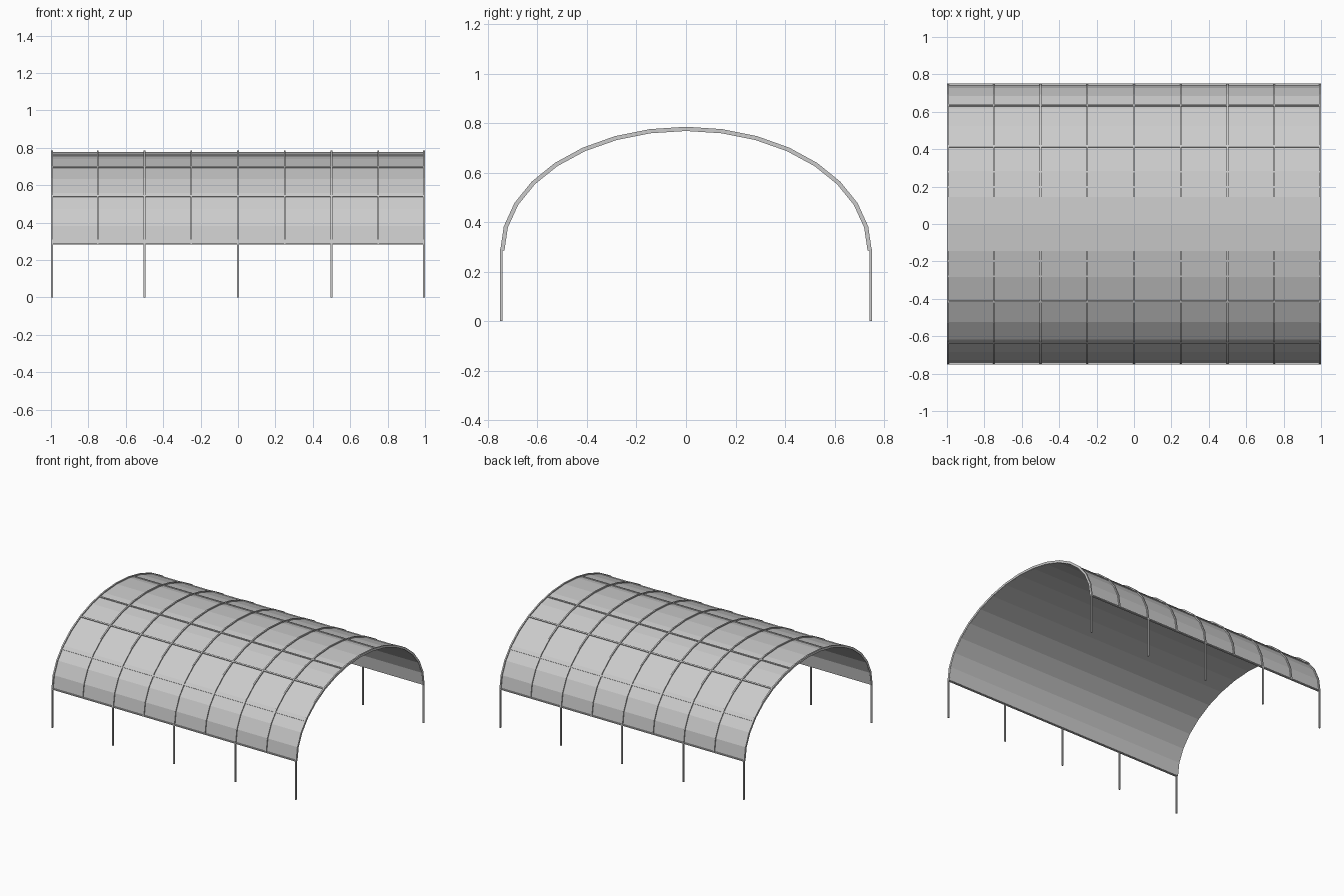
import bpy, bmesh
from math import sin, cos, pi, atan2
from mathutils import Matrix, Vector

if "Cube" in bpy.data.objects:
    bpy.data.objects.remove(bpy.data.objects["Cube"])

SEGMENTS = 16
HALF_WIDTH, RISE, SPRING = 0.75, 0.5, 0.285

grey = bpy.data.materials.new("light_grey")
grey.use_nodes = True
grey.diffuse_color = (0.6, 0.6, 0.6, 1)
grey.node_tree.nodes["Principled BSDF"].inputs["Base Color"].default_value = (0.6, 0.6, 0.6, 1)


def finish(name, bm):
    bmesh.ops.recalc_face_normals(bm, faces=bm.faces)
    mesh = bpy.data.meshes.new(name)
    bm.to_mesh(mesh)
    bm.free()
    mesh.materials.append(grey)
    obj = bpy.data.objects.new(name, mesh)
    bpy.context.collection.objects.link(obj)
    return obj


def arc_points(depth):
    """Elliptical arch in the YZ plane, moved inwards by depth."""
    a, b = HALF_WIDTH - depth, RISE - depth
    return [Vector((0, -a * cos(pi * i / SEGMENTS), SPRING + b * sin(pi * i / SEGMENTS)))
            for i in range(SEGMENTS + 1)]


def arch(name, x0, x1, outer, inner):
    """Arched band between two depths, running from x0 to x1."""
    bm = bmesh.new()
    rings = []
    for x in (x0, x1):
        for depth in (outer, inner):
            rings.append([bm.verts.new(p + Vector((x, 0, 0))) for p in arc_points(depth)])
    o0, i0, o1, i1 = rings
    for k in range(SEGMENTS):
        for r, s in ((o0, o1), (o1, i1), (i1, i0), (i0, o0)):
            bm.faces.new((r[k], r[k + 1], s[k + 1], s[k]))
    for k in (0, SEGMENTS):
        bm.faces.new((o0[k], o1[k], i1[k], i0[k]))
    return finish(name, bm)


def box(name, centre, size, tilt=0):
    bm = bmesh.new()
    matrix = (Matrix.Translation(centre) @ Matrix.Rotation(tilt, 4, 'X')
              @ Matrix.Diagonal((*size, 1)))
    bmesh.ops.create_cube(bm, size=1, matrix=matrix)
    return finish(name, bm)


# Roof sheet
arch("roof_sheet", -0.996, 0.996, 0.008, 0.017)

# Arched ribs over the sheet
for n in range(9):
    x = max(-0.995, min(0.995, -1 + n * 0.25))
    arch(f"arched_rib_{n + 1}", x - 0.005, x + 0.005, 0, 0.0165)

# Lengthwise purlins resting on the facets of the sheet
path = arc_points(0.008)
for n, y in enumerate((-0.632, -0.414, -0.197, 0.197, 0.414, 0.632)):
    for p, q in zip(path, path[1:]):
        if p.y <= y < q.y:
            point = p.lerp(q, (y - p.y) / (q.y - p.y))
            box(f"purlin_{n + 1}", point, (1.99, 0.01, 0.012), atan2(q.z - p.z, q.y - p.y))

# Eave beams and posts
for side, label in ((-1, "front"), (1, "back")):
    box(f"{label}_eave_beam", (0, side * 0.743, SPRING + 0.002), (1.998, 0.014, 0.008))
    for n in range(5):
        x = max(-0.995, min(0.995, -1 + n * 0.5))
        box(f"{label}_post_{n + 1}", (x, side * 0.745, SPRING / 2), (0.01, 0.01, SPRING))
